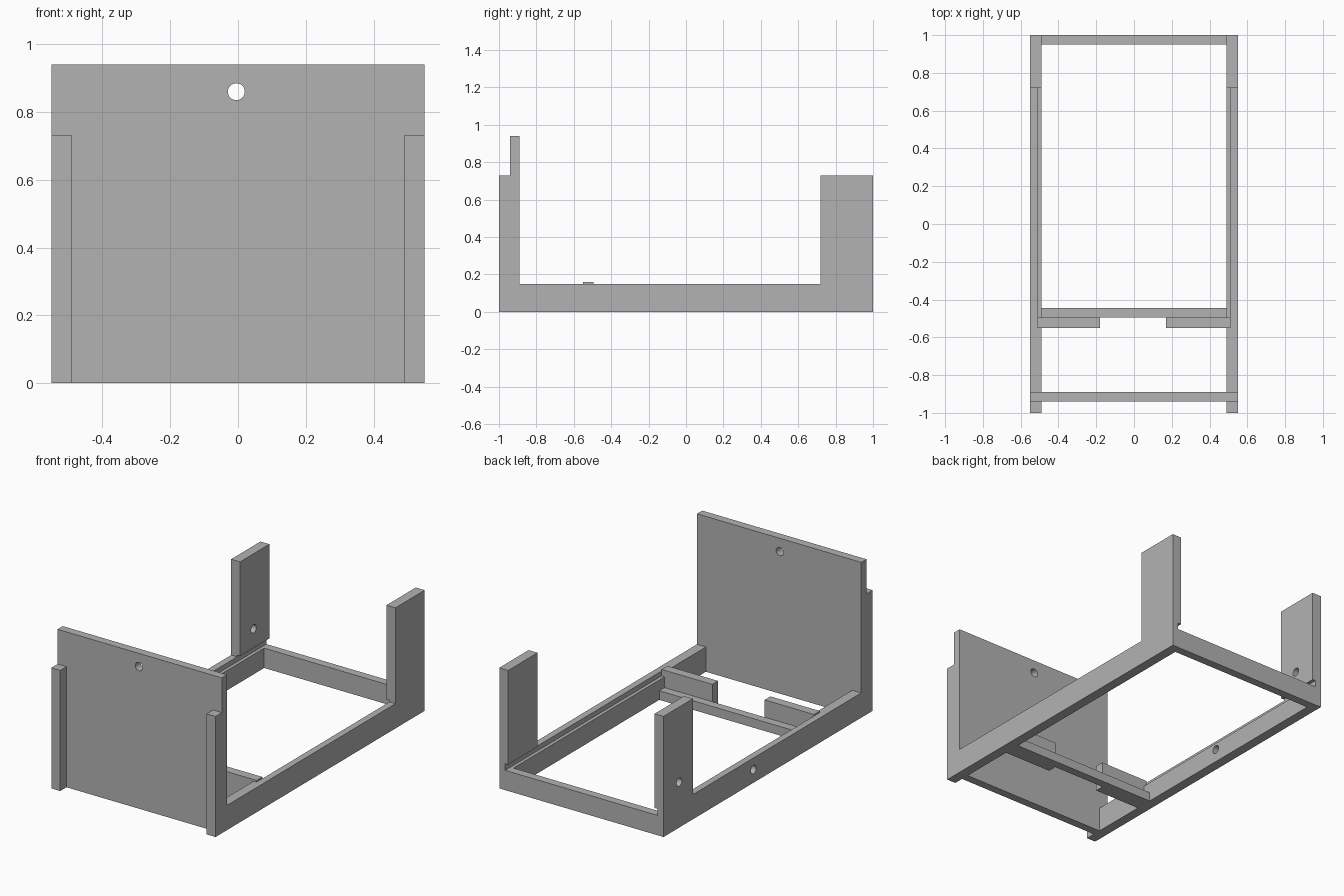
import bpy
import bmesh
from math import pi
from mathutils import Matrix

default = bpy.data.objects.get("Cube")
if default:
    bpy.data.objects.remove(default, do_unlink=True)

grey = bpy.data.materials.new("plain_grey")
grey.use_nodes = True
GREY = (0.45, 0.45, 0.45, 1)
grey.diffuse_color = GREY
grey.node_tree.nodes["Principled BSDF"].inputs["Base Color"].default_value = GREY


def make_object(name, bm):
    bmesh.ops.recalc_face_normals(bm, faces=bm.faces)
    mesh = bpy.data.meshes.new(name)
    bm.to_mesh(mesh)
    bm.free()
    mesh.materials.append(grey)
    obj = bpy.data.objects.new(name, mesh)
    bpy.context.collection.objects.link(obj)
    return obj


def box(name, x, y, z):
    """Box from three (low, high) ranges."""
    bm = bmesh.new()
    bmesh.ops.create_cube(bm, size=1)
    for v in bm.verts:
        v.co = [r[0] if c < 0 else r[1] for c, r in zip(v.co, (x, y, z))]
    return make_object(name, bm)


def rod(name, centre, radius, axis):
    """Round cutter lying along the x or y axis."""
    bm = bmesh.new()
    turn = Matrix.Rotation(pi / 2, 4, "Y" if axis == "x" else "X")
    bmesh.ops.create_cone(bm, cap_ends=True, segments=32, radius1=radius,
                          radius2=radius, depth=0.3,
                          matrix=Matrix.Translation(centre) @ turn)
    return make_object(name, bm)


def side_plate(name, profile, x0, x1):
    """Extrude a (y, z) outline across x."""
    bm = bmesh.new()
    face = bm.faces.new([bm.verts.new((x0, y, z)) for y, z in profile])
    grown = bmesh.ops.extrude_face_region(bm, geom=[face])["geom"]
    verts = [g for g in grown if isinstance(g, bmesh.types.BMVert)]
    bmesh.ops.translate(bm, verts=verts, vec=(x1 - x0, 0, 0))
    return make_object(name, bm)


def cut(obj, cutter):
    mod = obj.modifiers.new("cut", "BOOLEAN")
    mod.operation = "DIFFERENCE"
    mod.solver = "EXACT"
    mod.object = cutter
    bpy.context.view_layer.objects.active = obj
    bpy.ops.object.modifier_apply(modifier=mod.name)
    bpy.data.objects.remove(cutter, do_unlink=True)


OUTER, INNER, GROOVE = 0.55, 0.49, 0.51
RAIL, POST, PANEL = 0.15, 0.73, 0.94
LEDGE, SLOT_TOP = 0.12, 0.16

# Sides: rail with a stepped front post and a wide rear post
outline = [(-1, 0), (1, 0), (1, POST), (0.72, POST), (0.72, RAIL),
           (-0.89, RAIL), (-0.89, PANEL), (-0.94, PANEL), (-0.94, POST), (-1, POST)]
sides = {}
for name, s in (("left", 1), ("right", -1)):
    side = side_plate(name + "_side_frame", outline, s * INNER, s * OUTER)
    # Board groove along the inside, open at the rear
    cut(side, box("groove_cutter", sorted((s * 0.4, s * GROOVE)),
                  (-0.55, 1.1), (LEDGE, SLOT_TOP)))
    sides[name] = side

# Cable holes through the right side
cut(sides["right"], rod("rail_hole_cutter", (-0.52, 0.14, 0.08), 0.025, "x"))
cut(sides["right"], rod("post_hole_cutter", (-0.52, 0.85, 0.275), 0.025, "x"))

# Front panel with a round hole
panel = box("front_panel", (-INNER, INNER), (-0.94, -0.89), (0, PANEL))
cut(panel, rod("panel_hole_cutter", (-0.005, -0.915, 0.86), 0.025, "y"))

# Cross members
box("rear_bar", (-INNER, INNER), (0.95, 1), (0, LEDGE))
box("cross_bar", (-INNER, INNER), (-0.495, -0.445), (0, 0.055))

# Stop blocks, with a small tab reaching into each groove
for name, s, inner in (("left", 1, 0.17), ("right", -1, 0.18)):
    box(name + "_stop_block", sorted((s * inner, s * INNER)), (-0.55, -0.495), (0, SLOT_TOP))
    box(name + "_stop_tab", sorted((s * INNER, s * GROOVE)), (-0.55, -0.495), (LEDGE, SLOT_TOP))
